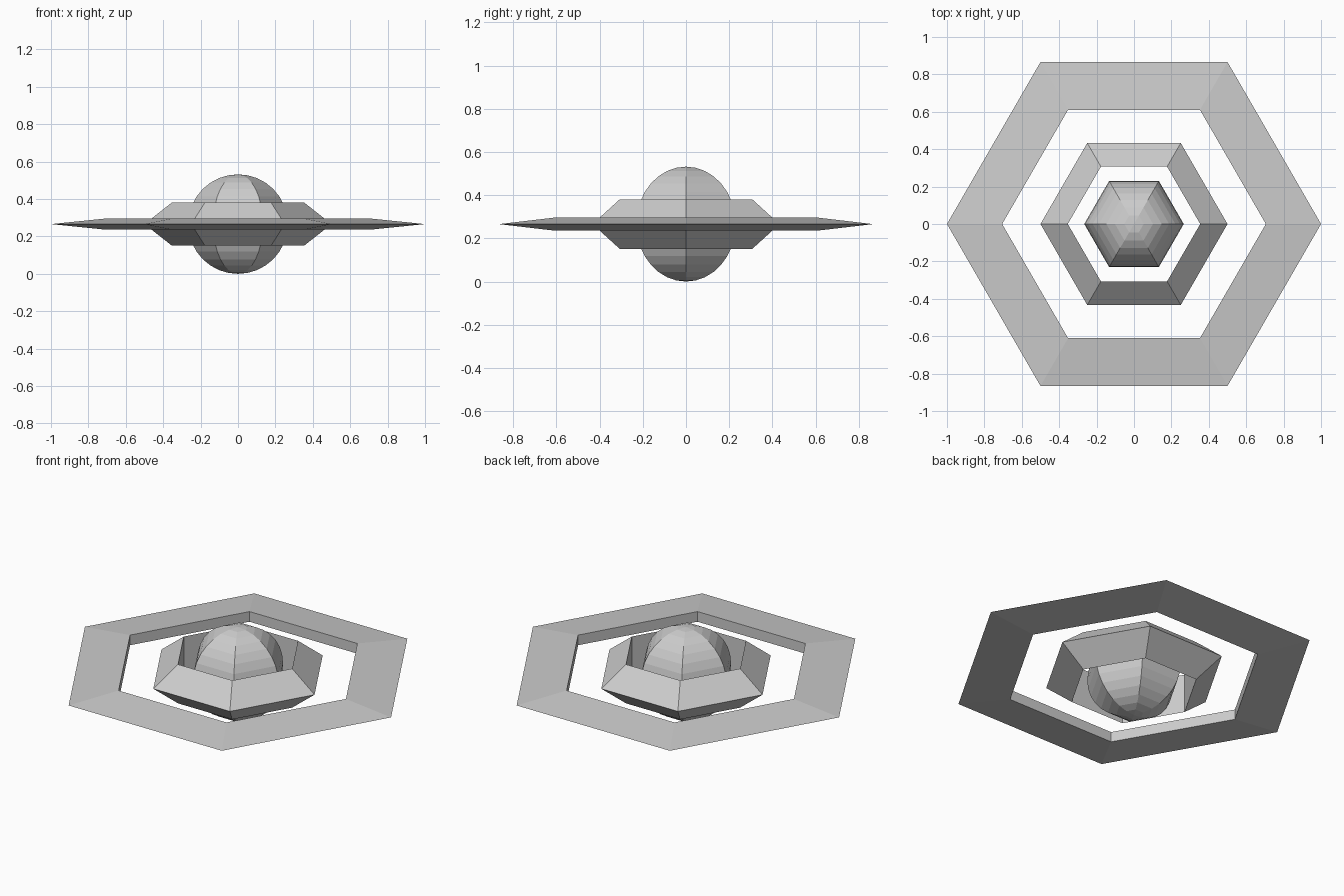
import bpy
import math

if "Cube" in bpy.data.objects:
    bpy.data.objects.remove(bpy.data.objects["Cube"])

R = 0.266      # core radius, also the height of the shared mid-plane
SIDES = 6

grey = bpy.data.materials.new("plain grey")
grey.diffuse_color = (0.6, 0.6, 0.6, 1)
grey.use_nodes = True
grey.node_tree.nodes["Principled BSDF"].inputs["Base Color"].default_value = grey.diffuse_color


def hex_ring(name, outer, inner, half_height):
    """Six-sided ring with a wedge section: sharp outer rim, upright inner wall."""
    section = [(outer, 0), (inner, half_height), (inner, -half_height)]
    n = len(section)
    verts, faces = [], []
    for i in range(SIDES):
        a = math.tau * i / SIDES
        verts += [(r * math.cos(a), r * math.sin(a), R + z) for r, z in section]
        j = (i + 1) % SIDES
        for k in range(n):
            m = (k + 1) % n
            faces.append((i * n + k, j * n + k, j * n + m, i * n + m))
    mesh = bpy.data.meshes.new(name)
    mesh.from_pydata(verts, [], faces)
    mesh.materials.append(grey)
    bpy.context.collection.objects.link(bpy.data.objects.new(name, mesh))


# Wide flat ring and thicker inner ring
hex_ring("outer_ring", 1.0, 0.705, 0.03)
hex_ring("middle_ring", 0.5, 0.354, 0.115)

# Six-sided flat-shaded ball in the middle, with corners on the x axis
bpy.ops.mesh.primitive_uv_sphere_add(segments=SIDES, ring_count=16, radius=R, location=(0, 0, R))
core = bpy.context.object
core.name = "core"
# The primitive's first meridian is aligned to x only if a vertex has y = 0
if not any(abs(v.co.y) < 1e-4 and abs(v.co.x) > 0.9 * R for v in core.data.vertices):
    core.rotation_euler.z = math.pi / SIDES
core.data.materials.append(grey)
